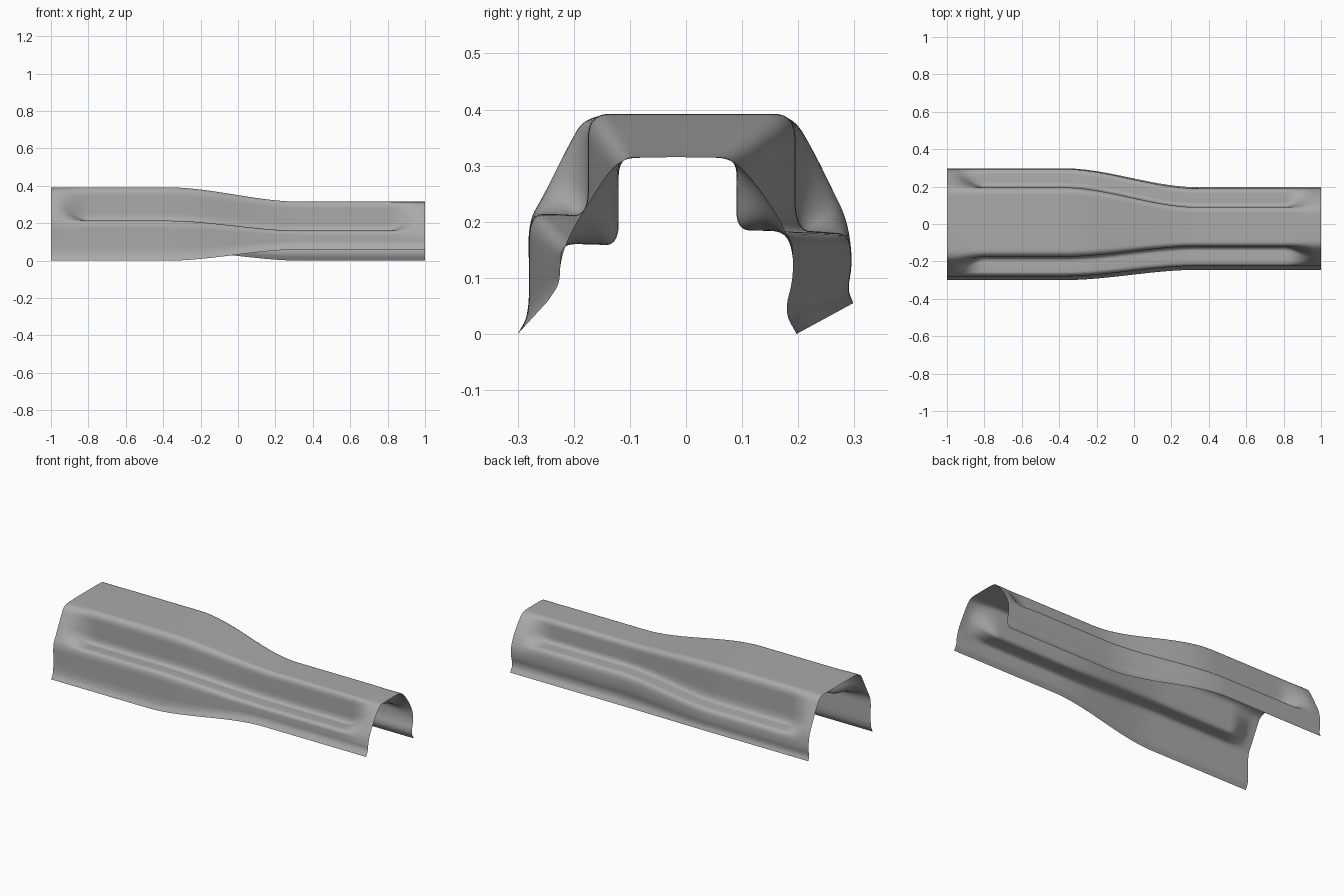
import bpy
import bmesh
from mathutils import Vector

cube = bpy.data.objects.get("Cube")
if cube:
    bpy.data.objects.remove(cube)


def smoothstep(low, high, value):
    t = min(max((value - low) / (high - low), 0), 1)
    return t * t * (3 - 2 * t)


def blend(first, second, t):
    return [a.lerp(b, t) for a, b in zip(first, second)]


def points(*pairs):
    return [Vector(pair) for pair in pairs]


def round_corners(profile, passes=3):
    """Corner cutting that keeps the two free ends."""
    for _ in range(passes):
        cut = [profile[0]]
        for a, b in zip(profile, profile[1:]):
            cut += [a.lerp(b, .25), a.lerp(b, .75)]
        profile = cut + [profile[-1]]
    return profile


# Half-sections (y, z), listed as front foot, front wall, roof, back wall, back foot.
# Each wall has a smooth arched shape and a stepped shape.
wide = dict(
    front_foot=points((-.3, 0), (-.28, .035), (-.28, .12)),
    front_arch=points((-.281, .2), (-.255, .245), (-.235, .285), (-.21, .335), (-.18, .388)),
    front_step=points((-.28, .213), (-.23, .214), (-.175, .21), (-.175, .3), (-.175, .392)),
    roof=points((-.1, .392), (.12, .392)),
    back_arch=points((.19, .39), (.228, .325), (.262, .255), (.282, .215), (.293, .17)),
    back_step=points((.195, .392), (.195, .3), (.195, .185), (.245, .182), (.292, .178)),
    back_foot=points((.296, .12), (.288, .08), (.298, .055)),
)
narrow = dict(
    front_foot=points((-.245, .06), (-.225, .09), (-.225, .12)),
    front_arch=points((-.215, .16), (-.195, .2), (-.17, .24), (-.145, .28), (-.115, .312)),
    front_step=points((-.222, .16), (-.17, .16), (-.12, .157), (-.12, .24), (-.12, .315)),
    roof=points((-.07, .315), (.03, .315)),
    back_arch=points((.08, .313), (.115, .28), (.148, .235), (.172, .195), (.19, .15)),
    back_step=points((.09, .315), (.09, .25), (.09, .185), (.14, .184), (.19, .182)),
    back_foot=points((.192, .1), (.175, .04), (.197, 0)),
)


def section(x):
    taper = smoothstep(-.38, .34, x)
    depth = 1 - smoothstep(.8, .97, abs(x))
    part = {key: blend(wide[key], narrow[key], taper) for key in wide}
    front = blend(part["front_arch"], part["front_step"], depth)
    back = blend(part["back_arch"], part["back_step"], depth)
    return round_corners(part["front_foot"] + front + part["roof"] + back + part["back_foot"])


# Sheet metal channel lofted along x
bm = bmesh.new()
steps = 120
rows = []
for i in range(steps + 1):
    x = -1 + 2 * i / steps
    rows.append([bm.verts.new((x, p.x, p.y)) for p in section(x)])
for row, following in zip(rows, rows[1:]):
    for j in range(len(row) - 1):
        bm.faces.new((row[j], following[j], following[j + 1], row[j + 1]))
for face in bm.faces:
    face.smooth = True

mesh = bpy.data.meshes.new("channel_cover")
bm.to_mesh(mesh)
bm.free()
cover = bpy.data.objects.new("channel_cover", mesh)
bpy.context.collection.objects.link(cover)

# Plain grey metal
grey = bpy.data.materials.new("plain_grey")
grey.use_nodes = True
grey.diffuse_color = (.4, .4, .4, 1)
grey.node_tree.nodes["Principled BSDF"].inputs["Base Color"].default_value = grey.diffuse_color
mesh.materials.append(grey)
